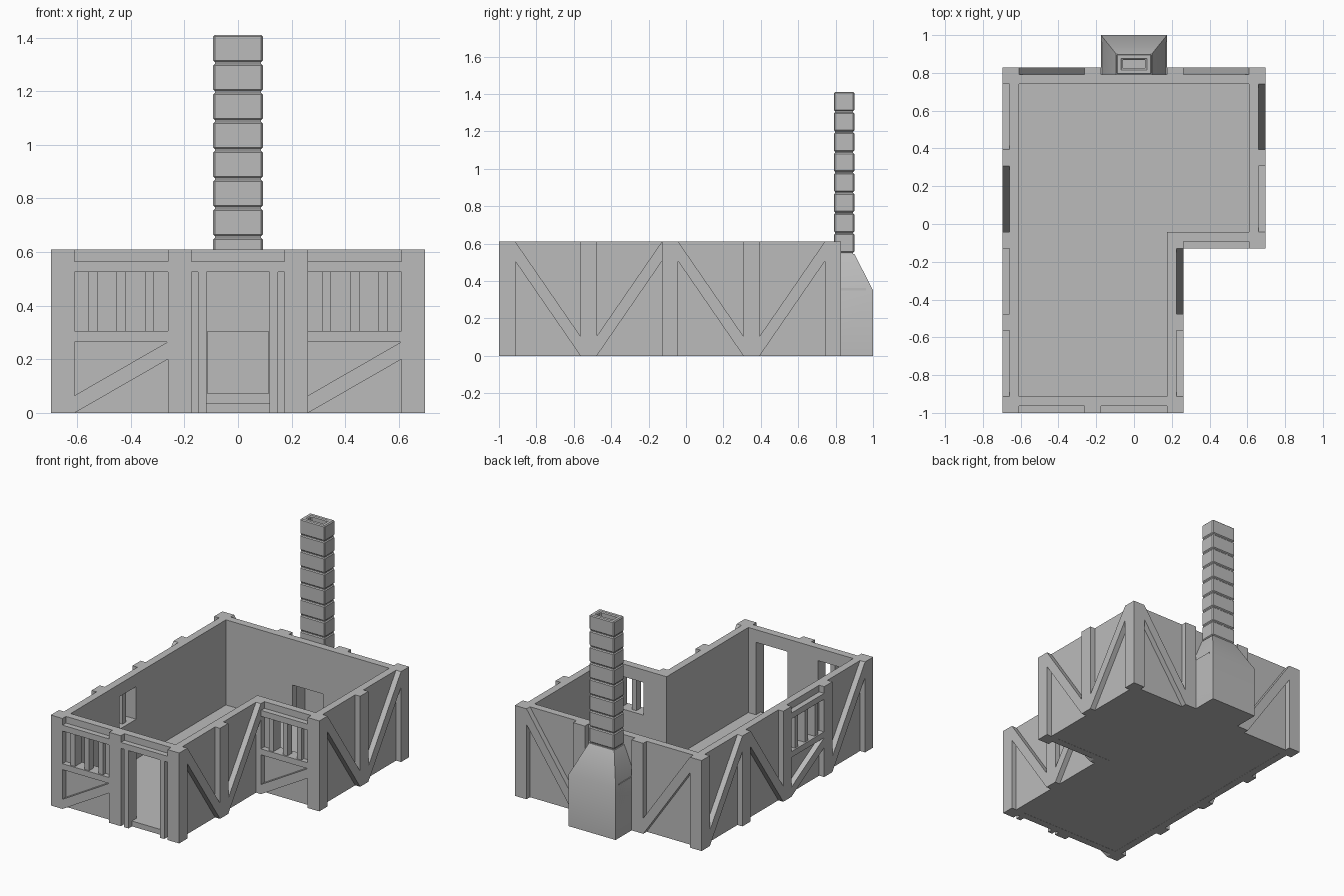
import bpy, bmesh, math
from mathutils import Matrix, Vector

old = bpy.data.objects.get("Cube")
if old:
    bpy.data.objects.remove(old, do_unlink=True)

# One plain grey for everything
GREY = (0.5, 0.5, 0.5, 1)
grey = bpy.data.materials.new("plain grey")
grey.use_nodes = True
grey.diffuse_color = GREY
grey.node_tree.nodes["Principled BSDF"].inputs["Base Color"].default_value = GREY

# Layout module: square posts on a grid with equal bays between them
POST, BAY, H = 0.0875, 0.348, 0.61
PITCH = POST + BAY
X0, Y0 = -0.697, -1.0
SKIN = 0.037            # how far the timbers stand proud of the wall panels
FLOOR = 0.035


def gx(i):
    return X0 + PITCH * i


def gy(j):
    return Y0 + PITCH * j


def box(bm, lo, hi, mat=Matrix()):
    lo, hi = Vector(lo), Vector(hi)
    scale = Matrix.Diagonal((*(hi - lo), 1))
    bmesh.ops.create_cube(bm, size=1, matrix=mat @ Matrix.Translation((lo + hi) / 2) @ scale)


def prism(bm, points, vec, mat=Matrix()):
    """Extrude a flat outline along vec."""
    a = [bm.verts.new(mat @ Vector(p)) for p in points]
    b = [bm.verts.new(mat @ (Vector(p) + Vector(vec))) for p in points]
    bm.faces.new(a)
    bm.faces.new(b[::-1])
    for k in range(len(a)):
        n = (k + 1) % len(a)
        bm.faces.new((a[k], b[k], b[n], a[n]))


def finish(name, bm):
    bmesh.ops.recalc_face_normals(bm, faces=bm.faces)
    mesh = bpy.data.meshes.new(name)
    bm.to_mesh(mesh)
    bm.free()
    mesh.materials.append(grey)
    ob = bpy.data.objects.new(name, mesh)
    bpy.context.scene.collection.objects.link(ob)
    return ob


walls, posts, braces, rails, bars, jambs = (bmesh.new() for _ in range(6))


def panel(mat, hole=None):
    """Recessed wall panel, optionally with an opening (half gap, bottom, top)."""
    def piece(u0, u1, z0, z1):
        if z1 > z0:
            box(walls, (u0, SKIN, z0), (u1, POST, z1), mat)
    if not hole:
        piece(0, BAY, 0, H)
        return
    margin, z0, z1 = hole
    piece(0, margin, 0, H)
    piece(BAY - margin, BAY, 0, H)
    piece(margin, BAY - margin, 0, z0)
    piece(margin, BAY - margin, z1, H)


def brace(mat, left, right, width):
    outline = [(0, 0, left), (BAY, 0, right), (BAY, 0, right + width), (0, 0, left + width)]
    prism(braces, outline, (0, SKIN, 0), mat)


def rail(mat, z):
    box(rails, (0, 0, z), (BAY, SKIN, z + 0.04), mat)


def bay(x, y, turn, kind):
    """Bay seen from outside: u runs right, second axis runs inward."""
    mat = Matrix.Translation((x, y, 0)) @ Matrix.Rotation(math.radians(90 * turn), 4, 'Z')
    if kind == "window":
        panel(mat, (0.086, 0.305, 0.525))
        rail(mat, 0.525)
        rail(mat, 0.265)
        brace(mat, 0, 0.2, 0.065)
        for u in (0.069, BAY / 2, BAY - 0.069):
            box(bars, (u - 0.017, 0.01, 0.305), (u + 0.017, 0.06, 0.525), mat)
    elif kind == "door":
        panel(mat, (0.057, FLOOR, 0.525))
        rail(mat, 0.525)
        for u in (0.024, BAY - 0.057):
            box(jambs, (u, 0, 0), (u + 0.033, SKIN, 0.525), mat)
    elif kind == "hearth":
        panel(mat, (0.06, 0.072, 0.303))
    else:
        panel(mat)
        top = H - 0.105
        brace(mat, *((top, 0) if kind == "fall" else (0, top)), 0.105)


# Posts at every perimeter grid point of the L plan
inside = {(1, 1), (1, 2), (1, 3), (2, 3), (3, 0), (3, 1)}
for i in range(4):
    for j in range(5):
        if (i, j) not in inside:
            box(posts, (gx(i), gy(j), 0), (gx(i) + POST, gy(j) + POST, H))

# Front bays, then the front of the side wing
bay(gx(0) + POST, gy(0), 0, "window")
bay(gx(1) + POST, gy(0), 0, "door")
bay(gx(2) + POST, gy(2), 0, "window")
# Right side, back and left side
for j, kind in enumerate(("fall", "rise", "fall", "rise")):
    bay(gx(2 if j < 2 else 3) + POST, gy(j) + POST, 1, kind)
for i, kind in enumerate(("fall", "hearth", "rise")):
    bay(gx(3 - i), gy(4) + POST, 2, kind)
for j, kind in enumerate(("rise", "fall", "window", "rise")):
    bay(gx(0), gy(4 - j), 3, kind)

for name, bm in (("wall_panels", walls), ("corner_and_wall_posts", posts),
                 ("diagonal_braces", braces), ("window_and_door_rails", rails),
                 ("window_bars", bars), ("door_jambs", jambs)):
    finish(name, bm)

# L-shaped floor slab, flush with the wall panels
floor = bmesh.new()
xl, xm, xr = gx(0) + SKIN, gx(2) + POST - SKIN, gx(3) + POST - SKIN
yf, ym, yb = gy(0) + SKIN, gy(2) + SKIN, gy(4) + POST - SKIN
plan = [(xl, yf), (xm, yf), (xm, ym), (xr, ym), (xr, yb), (xl, yb)]
prism(floor, [(x, y, 0.001) for x, y in plan], (0, 0, FLOOR))
finish("floor", floor)

# Chimney base: box that tapers to the stack, with a fire recess facing the room
base = bmesh.new()
rings = []
for half, back, z in ((0.175, 1, 0), (0.175, 1, 0.35), (0.094, 0.9, 0.545)):
    rings.append([base.verts.new(p) for p in
                  ((-half, yb, z), (half, yb, z), (half, back, z), (-half, back, z))])
for a, b in zip(rings, rings[1:]):
    for k in range(4):
        n = (k + 1) % 4
        base.faces.new((a[k], a[n], b[n], b[k]))
base.faces.new(rings[0][::-1])
base.faces.new(rings[-1])
base.faces.ensure_lookup_table()
mouth = base.faces[0]
bmesh.ops.inset_region(base, faces=[mouth], thickness=0.061)
bmesh.ops.translate(base, verts=mouth.verts, vec=(0, 0, 0.012))
pushed = bmesh.ops.extrude_discrete_faces(base, faces=[mouth])["faces"]
bmesh.ops.translate(base, verts=pushed[0].verts, vec=(0, 0.17, 0))
hood = finish("chimney_base", base)
hood.data.shade_smooth()
hood.data.set_sharp_from_angle(angle=math.radians(35))


def tube(bm, half_x, y0, y1, z0, z1, wall):
    """Rectangular tube open at both ends."""
    loops = []
    for d in (0, wall):
        for z in (z0, z1):
            loops.append([bm.verts.new(p) for p in (
                (-half_x + d, y0 + d, z), (half_x - d, y0 + d, z),
                (half_x - d, y1 - d, z), (-half_x + d, y1 - d, z))])
    for a, b in ((0, 1), (1, 3), (3, 2), (2, 0)):
        for k in range(4):
            n = (k + 1) % 4
            bm.faces.new((loops[a][k], loops[a][n], loops[b][n], loops[b][k]))


# Chimney stack: eight bevelled hollow blocks around a slimmer flue
blocks, flue = bmesh.new(), bmesh.new()
step = (1.41 - 0.545) / 8
for k in range(8):
    z = 0.545 + step * k
    tube(blocks, 0.0925, 0.791, 0.9, z + 0.006, z + step, 0.031)
stack = finish("chimney_blocks", blocks)
bevel = stack.modifiers.new("soft_edges", 'BEVEL')
bevel.width = 0.006
bevel.segments = 1
tube(flue, 0.0865, 0.797, 0.894, 0.53, 1.4, 0.024)
finish("chimney_flue", flue)
